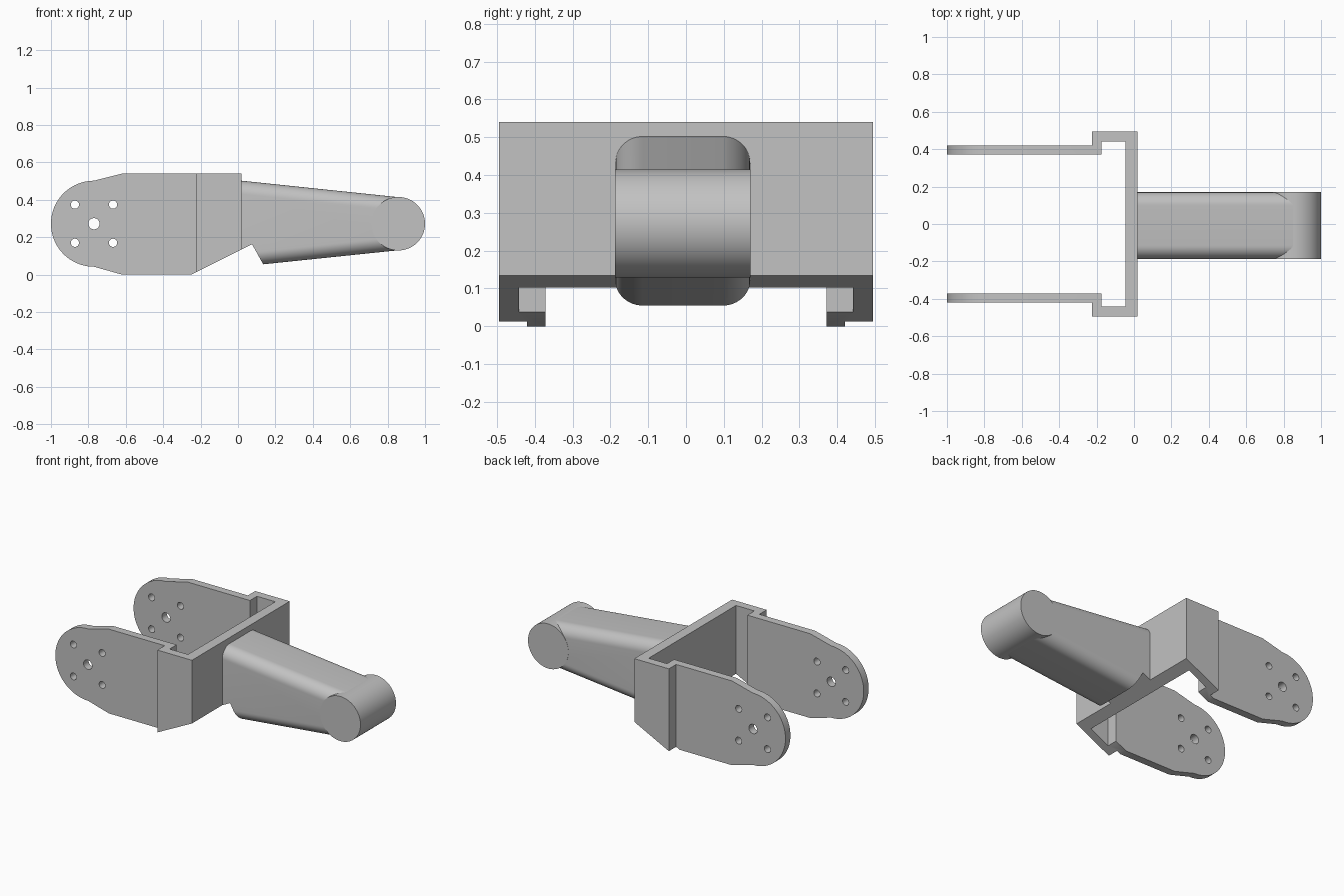
import bpy, bmesh
from math import sin, cos, pi, radians
from mathutils import Vector

cube = bpy.data.objects.get("Cube")
if cube:
    bpy.data.objects.remove(cube, do_unlink=True)

grey = bpy.data.materials.new("light_grey")
grey.use_nodes = True
grey.diffuse_color = (0.54, 0.54, 0.54, 1)
grey.node_tree.nodes["Principled BSDF"].inputs["Base Color"].default_value = (0.54, 0.54, 0.54, 1)


def arc(cx, cz, r, start, end, n):
    angles = [radians(start + (end - start) * i / n) for i in range(n + 1)]
    return [(cx + r * cos(a), cz + r * sin(a)) for a in angles]


def loft(name, loop_a, loop_b):
    """Closed solid between two matching loops."""
    bm = bmesh.new()
    a = [bm.verts.new(p) for p in loop_a]
    b = [bm.verts.new(p) for p in loop_b]
    bm.faces.new(a)
    bm.faces.new(b)
    for i in range(len(a)):
        j = (i + 1) % len(a)
        bm.faces.new((a[i], a[j], b[j], b[i]))
    bmesh.ops.recalc_face_normals(bm, faces=bm.faces)
    mesh = bpy.data.meshes.new(name)
    bm.to_mesh(mesh)
    bm.free()
    mesh.materials.append(grey)
    ob = bpy.data.objects.new(name, mesh)
    bpy.context.collection.objects.link(ob)
    return ob


def side_prism(name, pts, y0, y1):
    return loft(name, [(x, y0, z) for x, z in pts], [(x, y1, z) for x, z in pts])


def activate(ob):
    bpy.ops.object.select_all(action='DESELECT')
    ob.select_set(True)
    bpy.context.view_layer.objects.active = ob


def boolean(ob, cutter, operation):
    mod = ob.modifiers.new("cut", 'BOOLEAN')
    mod.operation, mod.solver, mod.object = operation, 'EXACT', cutter
    activate(ob)
    bpy.ops.object.modifier_apply(modifier=mod.name)
    bpy.data.objects.remove(cutter, do_unlink=True)


def smooth(ob):
    activate(ob)
    bpy.ops.object.shade_smooth_by_angle(angle=radians(30))


PIVOT_X, PIVOT_Z = -0.77, 0.272
HUB_X, HUB_R = 0.857, 0.143
ARM_Y0, ARM_Y1 = -0.188, 0.171

# Bracket: plan outline of the fork, mirrored front to back
half = [(0.02, 0.495), (-0.225, 0.495), (-0.225, 0.421), (-1.1, 0.421),
        (-1.1, 0.371), (-0.175, 0.371), (-0.175, 0.442), (-0.045, 0.442)]
plan = half + [(x, -y) for x, y in reversed(half)]
bracket = loft("fork_bracket", [(x, y, -0.1) for x, y in plan],
               [(x, y, 0.7) for x, y in plan])

# Side silhouette trims the fork: round ends, slanted underside
silhouette = arc(PIVOT_X, PIVOT_Z, 0.23, 90, 270, 48)
silhouette += [(-0.62, 0), (-0.25, 0), (0.1, 0.175), (0.1, 0.54), (-0.62, 0.54)]
boolean(bracket, side_prism("silhouette", silhouette, -0.6, 0.6), 'INTERSECT')

# Pivot hole and four screw holes through both cheek plates
holes = [(0, 0, 0.03)] + [(sx * 0.102, sz * 0.102, 0.022) for sx in (-1, 1) for sz in (-1, 1)]
for dx, dz, r in holes:
    ring = arc(PIVOT_X + dx, PIVOT_Z + dz, r, 0, 360, 32)[:-1]
    boolean(bracket, side_prism("hole", ring, -0.6, 0.6), 'DIFFERENCE')
smooth(bracket)


# Arm: rounded rectangular section tapering to the hub
def section(x, z0, z1, r=0.072, inset=0.001):
    y0, y1 = ARM_Y0 + inset, ARM_Y1 - inset
    corners = [(y1 - r, z1 - r, 0), (y0 + r, z1 - r, 90),
               (y0 + r, z0 + r, 180), (y1 - r, z0 + r, 270)]
    return [(x, y, z) for cy, cz, a in corners for y, z in arc(cy, cz, r, a, a + 90, 12)]


arm = loft("arm", section(0.019, 0.043, 0.502),
           section(HUB_X, PIVOT_Z - HUB_R + 0.001, PIVOT_Z + HUB_R - 0.001))
notch = [(-0.25, 0), (0.075, 0.1625), (0.17, -0.008), (0.17, -0.1), (-0.25, -0.1)]
boolean(arm, side_prism("notch", notch, -0.4, 0.4), 'DIFFERENCE')
smooth(arm)

# Hub at the end of the arm
hub = side_prism("arm_hub", arc(HUB_X, PIVOT_Z, HUB_R, 0, 360, 72)[:-1], ARM_Y0, ARM_Y1)
smooth(hub)
